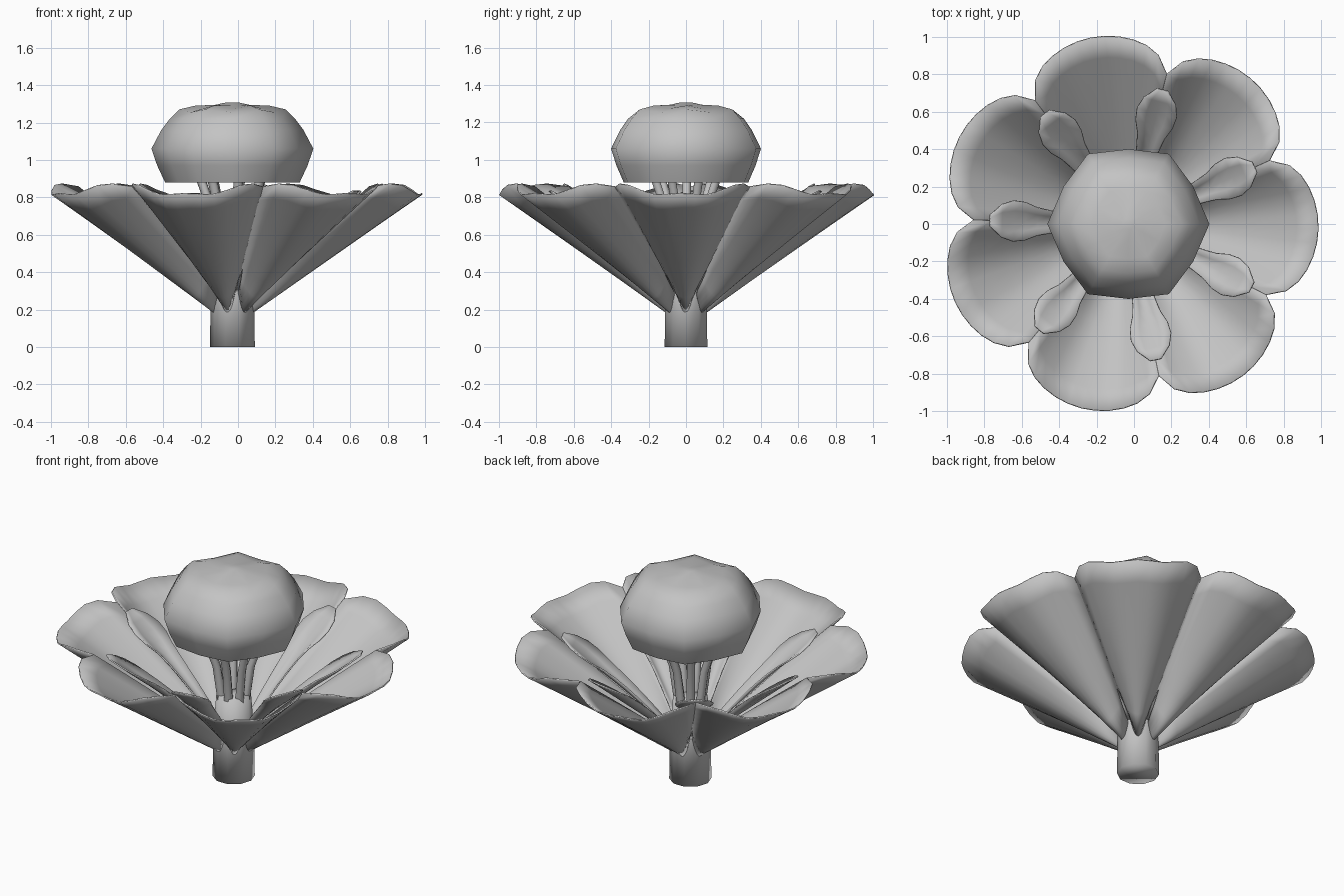
import bpy, math
from math import sin, cos, radians, pi

if "Cube" in bpy.data.objects:
    bpy.data.objects.remove(bpy.data.objects["Cube"])

CX = -0.03                      # flower axis
N = 7                           # petals
STEP = 2 * pi / N
PHASE = radians(-1.5)

grey = bpy.data.materials.new("light_grey")
grey.diffuse_color = (0.55, 0.55, 0.55, 1)
grey.use_nodes = True
grey.node_tree.nodes["Principled BSDF"].inputs["Base Color"].default_value = grey.diffuse_color


def make(name, verts, faces, thick=0.0, angle=40):
    me = bpy.data.meshes.new(name)
    me.from_pydata(verts, [], faces)
    me.materials.append(grey)
    ob = bpy.data.objects.new(name, me)
    bpy.context.collection.objects.link(ob)
    bpy.ops.object.select_all(action='DESELECT')
    ob.select_set(True)
    bpy.context.view_layer.objects.active = ob
    bpy.ops.object.shade_smooth_by_angle(angle=radians(angle))
    if thick:
        m = ob.modifiers.new("thickness", 'SOLIDIFY')
        m.thickness = thick
        m.offset = 0
    return ob


def polar(r, a, z):
    return (CX + r * cos(a), r * sin(a), z)


def sheet(name, fn, nu, nv, thick):
    """Grid surface from fn(u 0..1, v -1..1)."""
    verts = [fn(i / nu, -1 + 2 * j / nv) for i in range(nu + 1) for j in range(nv + 1)]
    w = nv + 1
    faces = [(i * w + j, (i + 1) * w + j, (i + 1) * w + j + 1, i * w + j + 1)
             for i in range(nu) for j in range(nv)]
    return make(name, verts, faces, thick)


def rings(name, loops, angle=40):
    """Closed skin through equal-sized loops, capped at both ends."""
    n = len(loops[0])
    verts = [p for l in loops for p in l]
    faces = [(k * n + i, k * n + (i + 1) % n, (k + 1) * n + (i + 1) % n, (k + 1) * n + i)
             for k in range(len(loops) - 1) for i in range(n)]
    faces.append(tuple(reversed(range(n))))
    faces.append(tuple(range((len(loops) - 1) * n, len(loops) * n)))
    return make(name, verts, faces, angle=angle)


def lerp_table(tab, x):
    for (x0, y0), (x1, y1) in zip(tab, tab[1:]):
        if x <= x1:
            return y0 + (y1 - y0) * (x - x0) / (x1 - x0)
    return tab[-1][1]


# Large cupped petals with a keel at the base
def petal_fn(a0):
    def f(u, v):
        r = 0.11 + (1.015 - 0.12 * v ** 2 - 0.07 * v ** 8 - 0.11) * u
        half = STEP / 2 * lerp_table([(0, 0.75), (0.2, 0.98), (0.5, 1.0), (1, 1.0)], u)
        z = 0.18 + 0.7 * (r - 0.1) + (0.1 + 0.085 * u) * v * v
        z += 0.008 * u * u * (cos(3 * pi * v) - 1)
        return polar(r, a0 + v * half, z)
    return f


# Narrow cupped inner petals over the gaps
SPOON = [(0, 0.03), (0.45, 0.055), (0.6, 0.075), (0.75, 0.115), (0.88, 0.1), (1, 0.03)]


def spoon_fn(a0):
    def f(u, v):
        r = 0.11 + 0.63 * u
        w = lerp_table(SPOON, u) * v
        z = 0.295 + 0.7 * (r - 0.1) + 0.09 * u + 0.05 * v * v * sin(pi * u)
        ca, sa = cos(a0), sin(a0)
        return (CX + r * ca - w * sa, r * sa + w * ca, z)
    return f


for k in range(N):
    a = PHASE + k * STEP
    sheet(f"petal_{k + 1}", petal_fn(a), 8, 12, 0.008)
    sheet(f"inner_petal_{k + 1}", spoon_fn(a + STEP / 2), 10, 4, 0.008)

# Stem
rings("stem", [[polar(r, 2 * pi * i / 10, z) for i in range(10)]
               for r, z in ((0.12, 0), (0.116, 0.28), (0.098, 0.52))], 100)

# Thin stalks flaring from the stem up to the cap
for k in range(N):
    a = PHASE + (k + 0.5) * STEP
    loops = []
    for r, z, t in ((0.068, 0.48, 0.028), (0.1, 0.7, 0.026), (0.17, 0.9, 0.026)):
        loops.append([(CX + r * cos(a) + t * cos(b), r * sin(a) + t * sin(b), z)
                      for b in (2 * pi * i / 6 for i in range(6))])
    rings(f"stalk_{k + 1}", loops, 65)

# Six-sided rounded cap with a lightly bumpy crown
PROFILE = [(0.36, 0.88), (0.402, 0.97), (0.433, 1.06), (0.38, 1.16), (0.335, 1.22),
           (0.285, 1.262), (0.2, 1.282), (0.09, 1.295), (0.03, 1.308)]
loops = []
for r, z in PROFILE:
    bump = 0.008 if 0.15 < r < 0.32 and z > 1.2 else 0
    loops.append([polar(r * (1 if i % 2 == 0 else 0.925), i * pi / 6,
                        z + bump * (1 if i % 2 == 0 else -1)) for i in range(12)])
rings("cap", loops, 60)
